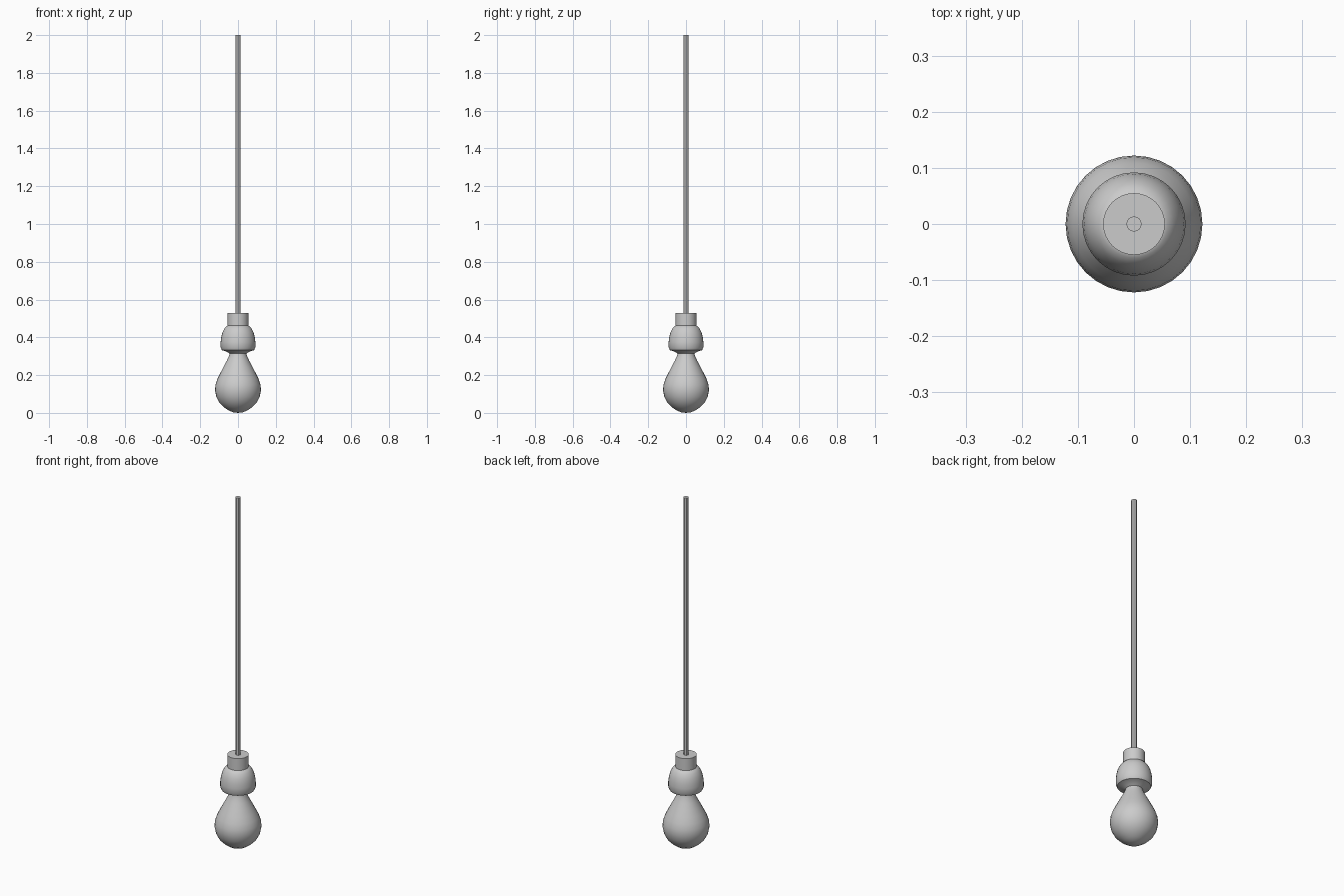
import bpy, bmesh, math

if "Cube" in bpy.data.objects:
    bpy.data.objects.remove(bpy.data.objects["Cube"])

def lathe(name, profile, sides=32, angle=30):
    """Spin an (r, z) profile around z."""
    bm = bmesh.new()
    rings = []
    for r, z in profile:
        if r == 0:
            rings.append([bm.verts.new((0, 0, z))])
        else:
            rings.append([bm.verts.new((r * math.cos(2 * math.pi * i / sides),
                                        r * math.sin(2 * math.pi * i / sides), z))
                          for i in range(sides)])
    for a, b in zip(rings, rings[1:]):
        for i in range(sides):
            j = (i + 1) % sides
            quad = [a[i % len(a)], a[j % len(a)], b[j % len(b)], b[i % len(b)]]
            bm.faces.new(list(dict.fromkeys(quad)))
    bmesh.ops.recalc_face_normals(bm, faces=bm.faces)
    mesh = bpy.data.meshes.new(name)
    bm.to_mesh(mesh)
    bm.free()
    obj = bpy.data.objects.new(name, mesh)
    bpy.context.collection.objects.link(obj)
    bpy.ops.object.select_all(action='DESELECT')
    obj.select_set(True)
    bpy.context.view_layer.objects.active = obj
    bpy.ops.object.shade_smooth_by_angle(angle=math.radians(angle))
    return obj

# Pear-shaped glass bulb
lathe("bulb", [(0, 0), (0.025, 0.003), (0.05, 0.013), (0.075, 0.03), (0.099, 0.054),
               (0.115, 0.085), (0.122, 0.12), (0.119, 0.15), (0.109, 0.18),
               (0.094, 0.21), (0.076, 0.245), (0.06, 0.275), (0.048, 0.30),
               (0.042, 0.32), (0.042, 0.35), (0, 0.35)], angle=40)

# Lamp holder with a flared lower lip, rounded shoulder and narrow cap
lathe("socket", [(0, 0.325), (0.038, 0.31), (0.05, 0.318), (0.07, 0.328), (0.085, 0.332),
                 (0.092, 0.347), (0.092, 0.375), (0.089, 0.40), (0.083, 0.425),
                 (0.072, 0.447), (0.06, 0.46), (0.055, 0.462), (0.055, 0.53), (0, 0.53)])

# Hanging cord
lathe("cord", [(0, 0.52), (0.014, 0.52), (0.014, 2.0), (0, 2.0)], sides=8, angle=30)
